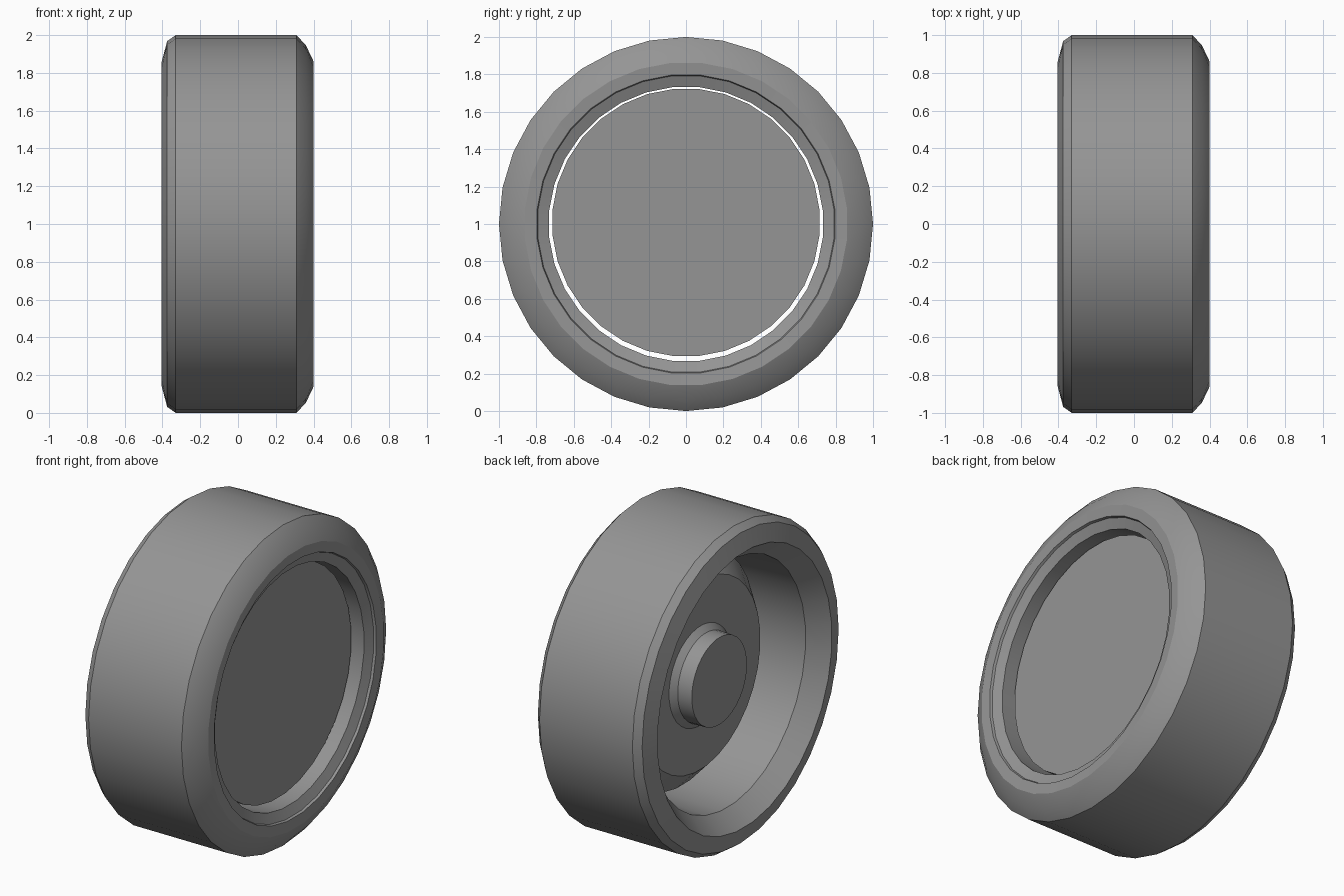
import bpy, bmesh, math

cube = bpy.data.objects.get("Cube")
if cube:
    bpy.data.objects.remove(cube, do_unlink=True)

SIDES = 32
GREY = (0.3, 0.3, 0.3, 1.0)

grey = bpy.data.materials.new("plain grey")
grey.use_nodes = True
grey.diffuse_color = GREY
shader = next(n for n in grey.node_tree.nodes if n.type == 'BSDF_PRINCIPLED')
shader.inputs["Base Color"].default_value = GREY


def lathe(name, profile, closed, height=1.0):
    """Spin (x, radius) points about the x axis; narrow rings turn half a step."""
    bm = bmesh.new()
    rings = []
    for x, r in profile:
        phase = 0.5 if r < 0.9 else 0.0
        ring = []
        for i in range(SIDES):
            a = math.tau * (i + phase) / SIDES
            ring.append(bm.verts.new((x, r * math.cos(a), height + r * math.sin(a))))
        rings.append(ring)
    pairs = list(zip(rings, rings[1:]))
    if closed:
        pairs.append((rings[-1], rings[0]))
    else:
        bm.faces.new(rings[0])
        bm.faces.new(rings[-1])
    for a, b in pairs:
        for i in range(SIDES):
            j = (i + 1) % SIDES
            bm.faces.new((a[i], a[j], b[j], b[i]))
    quads = [f for f in bm.faces if len(f.verts) == 4]
    bmesh.ops.triangulate(bm, faces=quads, quad_method='SHORT_EDGE')
    bmesh.ops.recalc_face_normals(bm, faces=bm.faces)
    mesh = bpy.data.meshes.new(name)
    bm.to_mesh(mesh)
    bm.free()
    mesh.materials.append(grey)
    obj = bpy.data.objects.new(name, mesh)
    bpy.context.collection.objects.link(obj)
    bpy.ops.object.select_all(action='DESELECT')
    obj.select_set(True)
    bpy.context.view_layer.objects.active = obj
    bpy.ops.object.shade_smooth_by_angle(angle=math.radians(25))


# Tyre: bevelled tread outside, stepped lip on the outer face, flared bore
lathe("tyre", [
    (-0.405, 0.86), (-0.375, 0.968), (-0.33, 1.0),
    (0.31, 1.0), (0.36, 0.945), (0.40, 0.865), (0.395, 0.80),
    (0.38, 0.795), (0.355, 0.735), (-0.29, 0.765),
], closed=True)

# Wheel body: flat outer face, tapered back, loose inside the bore
lathe("wheel_body", [
    (0.28, 0.717), (0.02, 0.717), (-0.10, 0.59),
], closed=False, height=1.008)

# Hub: boss with a small fillet on the back of the wheel body
lathe("hub", [
    (-0.09, 0.32), (-0.105, 0.305), (-0.135, 0.275), (-0.23, 0.272),
], closed=False, height=1.005)
